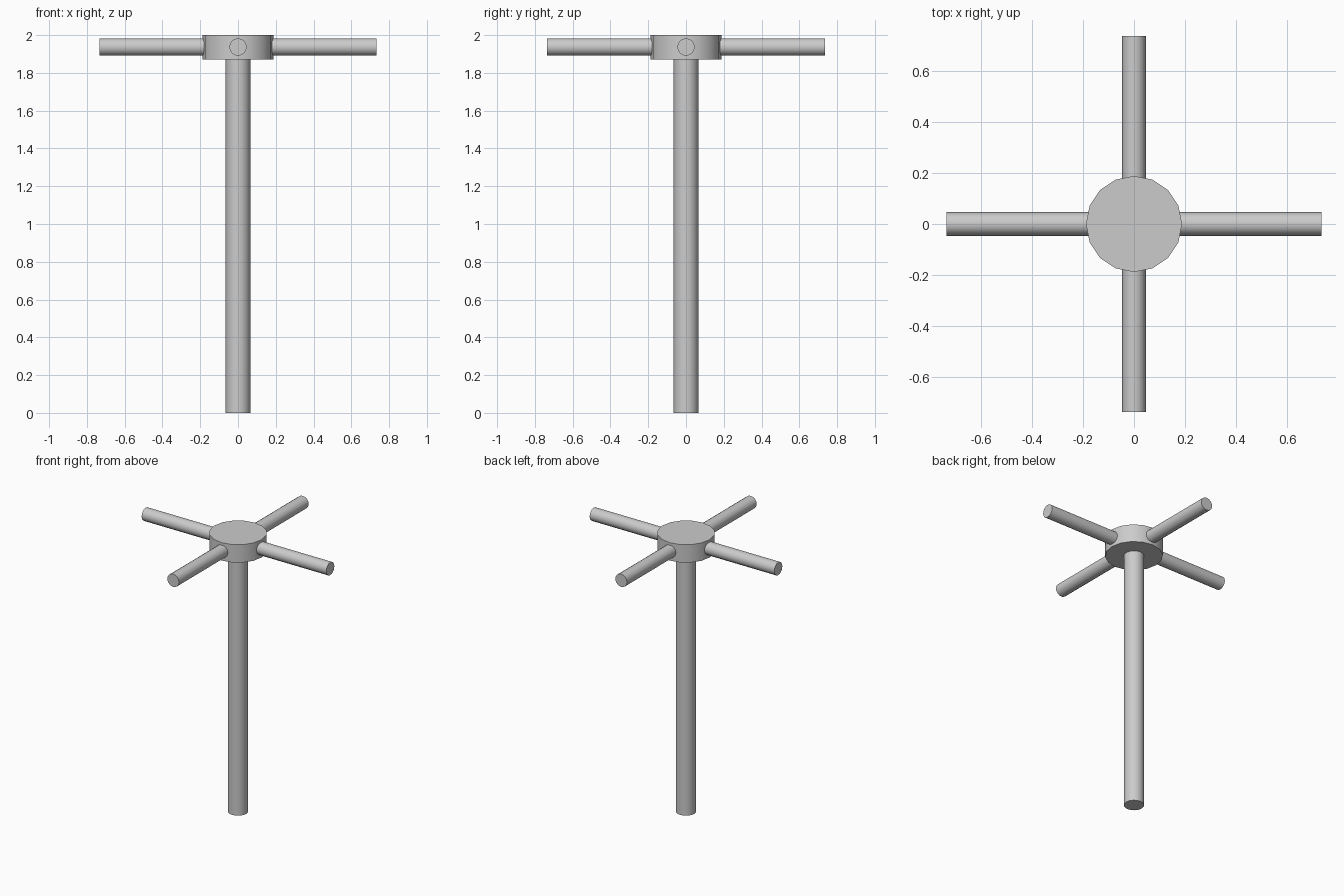
import bpy
from math import radians

if "Cube" in bpy.data.objects:
    bpy.data.objects.remove(bpy.data.objects["Cube"])

SIDES = 16


def rod(name, radius, length, centre, rotation=(0, 0, 0)):
    bpy.ops.mesh.primitive_cylinder_add(vertices=SIDES, radius=radius, depth=length,
                                        location=centre, rotation=rotation)
    obj = bpy.context.object
    obj.name = name
    bpy.ops.object.shade_smooth_by_angle(angle=radians(30))
    return obj


HUB_BOTTOM, TOP = 1.872, 2.0
HUB_MID = (HUB_BOTTOM + TOP) / 2

# Upright post, ending at the underside of the hub
rod("post", 0.066, HUB_BOTTOM, (0, 0, HUB_BOTTOM / 2))

# Round hub on top
rod("hub", 0.188, TOP - HUB_BOTTOM, (0, 0, HUB_MID))

# Two crossed bars through the hub form the four arms
rod("cross_bar_x", 0.046, 1.465, (0, 0, HUB_MID + 0.001), (0, radians(90), 0))
rod("cross_bar_y", 0.046, 1.47, (0, 0, HUB_MID + 0.001), (radians(90), 0, 0))
